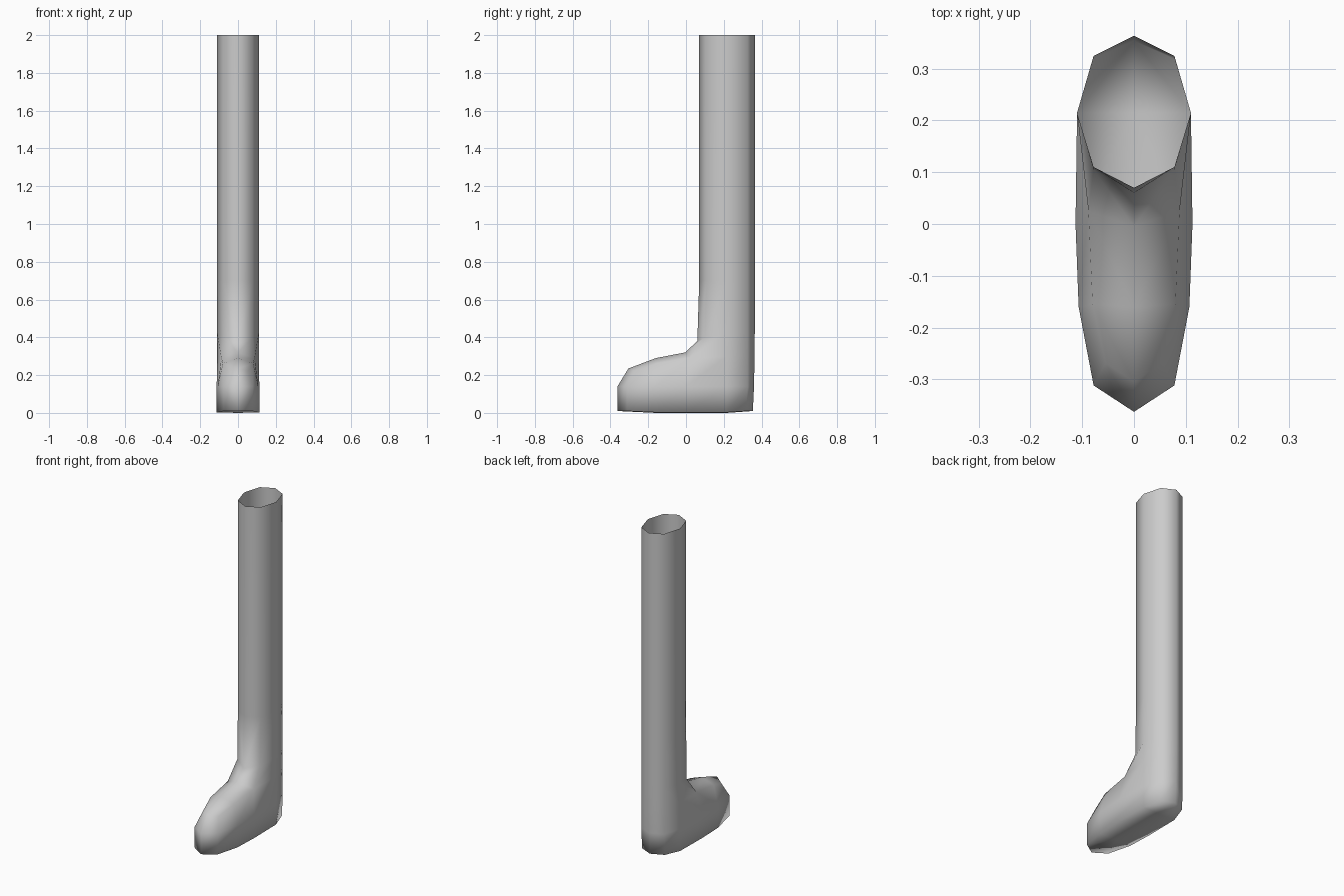
import bpy, bmesh

if "Cube" in bpy.data.objects:
    bpy.data.objects.remove(bpy.data.objects["Cube"])

bm = bmesh.new()


def strip(pts):
    return [bm.verts.new(p) for p in pts]


def loft(a, b):
    # quads between two half rings running front to back
    for i in range(len(a) - 1):
        bm.faces.new((a[i], a[i + 1], b[i + 1], b[i]))


# half outline of the foot, toe to heel
plan = [(0, -.363), (.078, -.312), (.107, -.16), (.113, 0),
        (.11, .215), (.078, .325), (0, .36)]
# half outline of the leg tube, front to back
tube = [(0, .07), (.078, .11), (.11, .215), (.078, .325), (0, .364)]

# foot side walls
sole = strip([(x, y if y < .3 else y - .006, .01 if abs(y) > .25 else .003) for x, y in plan])
wall = strip([(x, y, .14) for x, y in plan])
upper = strip([(0, -.305, .235), (.055, -.268, .222), (.08, -.155, .262),
               (.088, .025, .29), (.11, .215, .3), (.078, .325, .3), (0, .363, .3)])
loft(sole, wall)
loft(wall, upper)

# instep along the middle, rising into the ankle
c1, c2 = strip([(0, -.16, .29), (0, -.005, .32)])
ankle = strip([(0, .06, .38), (.078, .105, .4), (.11, .215, .42),
               (.078, .325, .42), (0, .364, .42)])
bm.faces.new((upper[0], upper[1], upper[2], c1))
bm.faces.new((c1, upper[2], upper[3], c2))
bm.faces.new((c2, upper[3], ankle[1], ankle[0]))
loft(upper[3:], ankle[1:])

# straight leg, open at the top
shin = strip([(x, y, .7) for x, y in tube])
rim = strip([(x, y, 2) for x, y in tube])
loft(ankle, shin)
loft(shin, rim)

# closed underside
mid = strip([(0, y, 0) for y in (-.16, 0, .215)])
bm.faces.new((sole[1], sole[0], mid[0], sole[2]))
bm.faces.new((sole[2], mid[0], mid[1], sole[3]))
bm.faces.new((sole[3], mid[1], mid[2], sole[4]))
bm.faces.new((sole[4], mid[2], sole[6], sole[5]))

# mirror to the other half
geom = bm.verts[:] + bm.edges[:] + bm.faces[:]
bmesh.ops.mirror(bm, geom=geom, axis='X', merge_dist=.0005)
bmesh.ops.remove_doubles(bm, verts=bm.verts[:], dist=.0005)
bmesh.ops.recalc_face_normals(bm, faces=bm.faces[:])
for f in bm.faces:
    f.smooth = True

mesh = bpy.data.meshes.new("leg_with_foot")
bm.to_mesh(mesh)
bm.free()
grey = bpy.data.materials.new("light grey")
grey.diffuse_color = (.6, .6, .6, 1)
grey.use_nodes = True
grey.node_tree.nodes["Principled BSDF"].inputs["Base Color"].default_value = grey.diffuse_color
mesh.materials.append(grey)
leg = bpy.data.objects.new("leg_with_foot", mesh)
bpy.context.collection.objects.link(leg)
